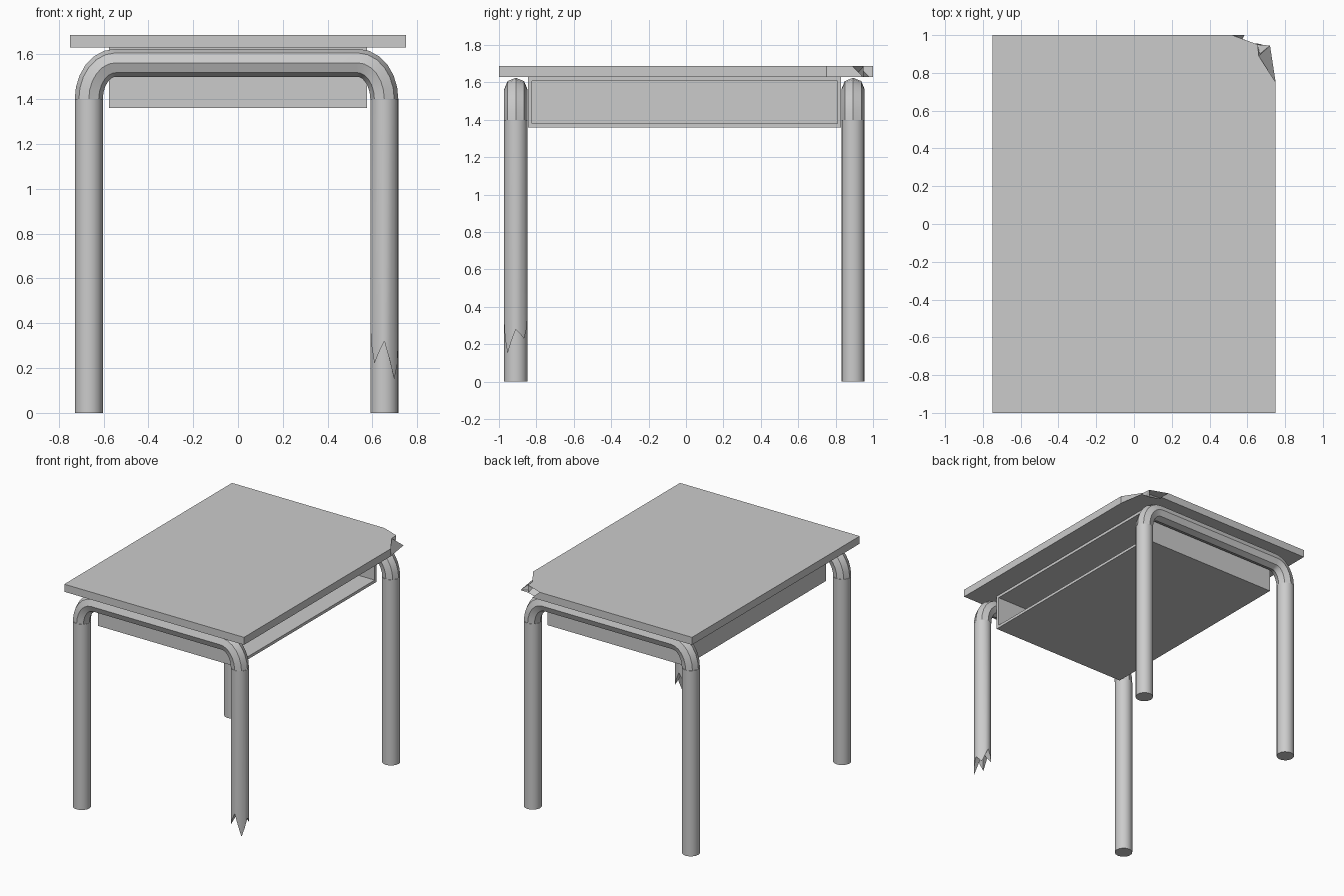
import bpy, bmesh
from math import sin, cos, pi, radians
from mathutils import Vector

if "Cube" in bpy.data.objects:
    bpy.data.objects.remove(bpy.data.objects["Cube"])

R = 0.0625
LEG_X = (-0.666, 0.653)
FRONT_Y, BACK_Y = -0.91, 0.893


def finish(name, bm, smooth=False):
    bmesh.ops.recalc_face_normals(bm, faces=bm.faces)
    me = bpy.data.meshes.new(name)
    bm.to_mesh(me)
    bm.free()
    ob = bpy.data.objects.new(name, me)
    bpy.context.collection.objects.link(ob)
    if smooth:
        bpy.ops.object.select_all(action='DESELECT')
        bpy.context.view_layer.objects.active = ob
        ob.select_set(True)
        bpy.ops.object.shade_smooth_by_angle(angle=radians(30))
    return ob


def bridge(bm, a, b):
    n = len(a)
    for i in range(n):
        j = (i + 1) % n
        bm.faces.new((a[i], a[j], b[j], b[i]))


def leg(name, x, y, jag=None, top=1.4, n=16):
    """Straight tube; jag gives the splintered heights of the lower rim."""
    bm = bmesh.new()
    low, high = [], []
    for i in range(n):
        a = 2 * pi * i / n
        z = 0.0
        if jag:
            t = i * len(jag) / n
            k = int(t)
            z = jag[k] + (jag[(k + 1) % len(jag)] - jag[k]) * (t - k)
        px, py = x + R * cos(a), y + R * sin(a)
        low.append(bm.verts.new((px, py, z)))
        high.append(bm.verts.new((px, py, top)))
    bridge(bm, low, high)
    bm.faces.new(high)
    if jag:
        tip = bm.verts.new((x, y, 0.33))
        for i in range(n):
            bm.faces.new((low[i], low[(i + 1) % n], tip))
    else:
        bm.faces.new(low)
    return finish(name, bm, True)


def crossbar(name, y, n=8, steps=6):
    """Eight-sided tube bent down into both legs."""
    ax, az, z0 = 0.12, 0.1625, 1.4
    path = []
    for i in range(steps + 1):
        t = pi / 2 * i / steps
        path.append((LEG_X[0] + ax - ax * cos(t), z0 + az * sin(t),
                     Vector((ax * sin(t), 0, az * cos(t)))))
    for i in range(steps, -1, -1):
        t = pi / 2 * i / steps
        path.append((LEG_X[1] - ax + ax * cos(t), z0 + az * sin(t),
                     Vector((ax * sin(t), 0, -az * cos(t)))))
    bm = bmesh.new()
    rings = []
    for px, pz, tan in path:
        side = Vector((0, 1, 0))
        up = tan.normalized().cross(side)
        rings.append([bm.verts.new(Vector((px, y, pz))
                      + R * (cos(2 * pi * k / n) * side + sin(2 * pi * k / n) * up))
                      for k in range(n)])
    for a, b in zip(rings, rings[1:]):
        bridge(bm, a, b)
    bm.faces.new(rings[0])
    bm.faces.new(rings[-1])
    return finish(name, bm, True)


# Table top with a snapped back right corner
base = [(-0.75, 1), (-0.75, -1), (0.75, -1)]
top_edge = [(0.75, 0.75), (0.66, 0.89), (0.655, 0.95), (0.62, 0.90), (0.39, 0.92), (0.52, 1)]
low_edge = [(0.75, 0.75), (0.72, 0.945), (0.665, 0.90), (0.65, 0.95), (0.575, 0.98), (0.585, 1)]
bm = bmesh.new()
upper = [bm.verts.new((x, y, 1.687)) for x, y in base + top_edge]
lower = [bm.verts.new((x, y, 1.63)) for x, y in base + low_edge]
bridge(bm, lower, upper)
caps = [bm.faces.new(upper), bm.faces.new(lower)]
bmesh.ops.triangulate(bm, faces=caps)
finish("table_top", bm)

# Storage tray, open on the right side
bm = bmesh.new()
bmesh.ops.create_cube(bm, size=1)
for v in bm.verts:
    v.co = Vector((v.co.x * 1.15, -0.0075 + v.co.y * 1.675, 1.495 + v.co.z * 0.27))
bm.normal_update()
mouth = max(bm.faces, key=lambda f: f.normal.x)
bmesh.ops.inset_region(bm, faces=[mouth], thickness=0.03)
back = bmesh.ops.extrude_face_region(bm, geom=[mouth])
bmesh.ops.translate(bm, vec=(-1.12, 0, 0),
                    verts=[g for g in back["geom"] if isinstance(g, bmesh.types.BMVert)])
if mouth.is_valid:
    bmesh.ops.delete(bm, geom=[mouth], context='FACES_ONLY')
finish("storage_tray", bm)

# Two bent tube frames, with the front right leg snapped off
splinters = [0.28, 0.23, 0.34, 0.25, 0.39, 0.22, 0.32, 0.15]
for end, y in (("front", FRONT_Y), ("back", BACK_Y)):
    crossbar(end + "_crossbar", y)
    leg(end + "_left_leg", LEG_X[0], y)
    leg(end + "_right_leg", LEG_X[1], y, splinters if end == "front" else None)
